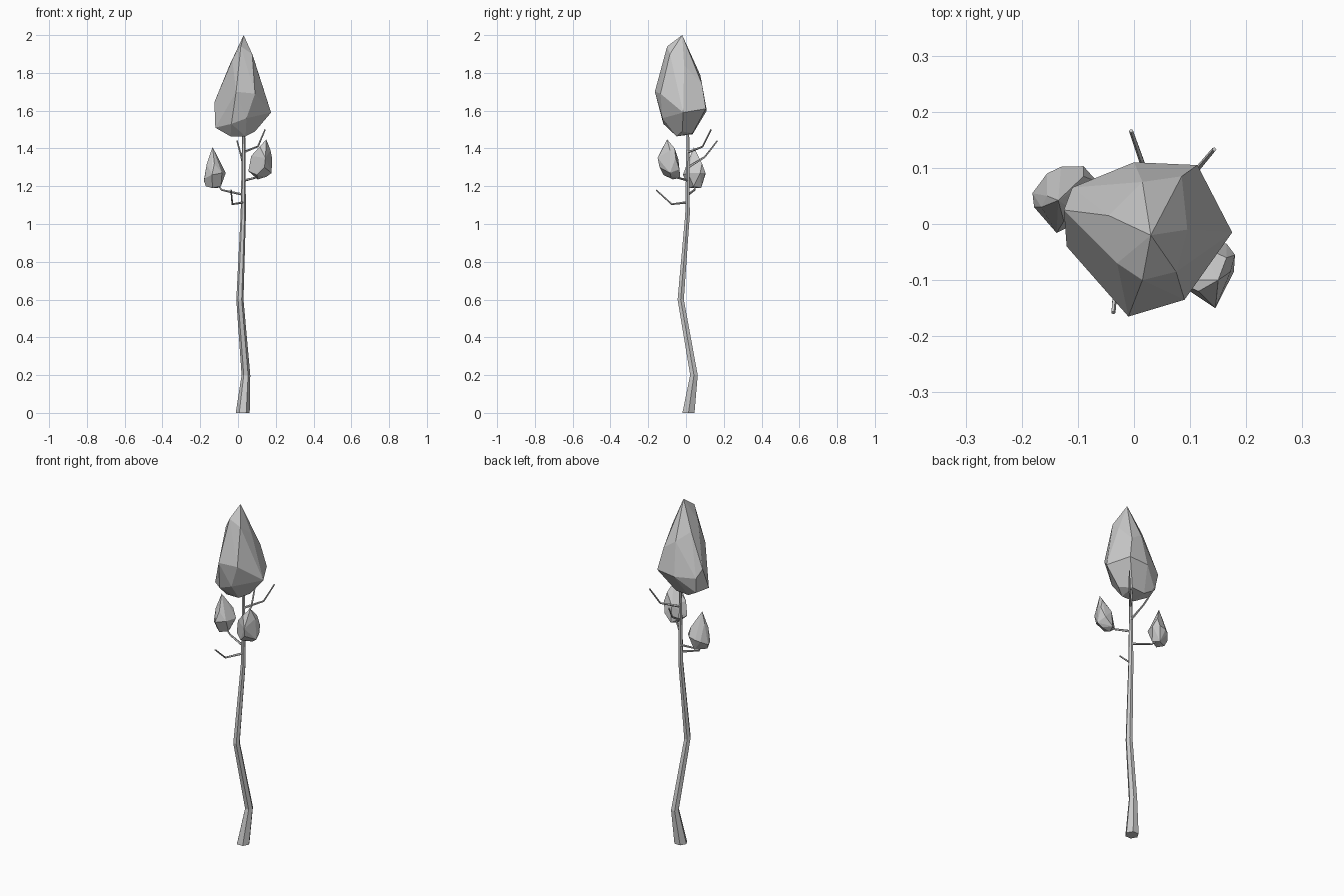
import bpy, bmesh, math
from mathutils import Vector, Matrix

cube = bpy.data.objects.get("Cube")
if cube:
    bpy.data.objects.remove(cube, do_unlink=True)

grey = bpy.data.materials.new("plain grey")
grey.use_nodes = True
grey.diffuse_color = (0.6, 0.6, 0.6, 1)
grey.node_tree.nodes["Principled BSDF"].inputs["Base Color"].default_value = (0.6, 0.6, 0.6, 1)


def finish(name, bm):
    """Turn a bmesh into a flat shaded object."""
    bmesh.ops.recalc_face_normals(bm, faces=bm.faces)
    mesh = bpy.data.meshes.new(name)
    bm.to_mesh(mesh)
    bm.free()
    mesh.materials.append(grey)
    obj = bpy.data.objects.new(name, mesh)
    bpy.context.collection.objects.link(obj)
    return obj


def faceted_bud(name, *tiers):
    """Faceted solid wrapped round tiers of corner points."""
    bm = bmesh.new()
    for tier in tiers:
        for point in tier:
            bm.verts.new(point)
    hull = bmesh.ops.convex_hull(bm, input=bm.verts)
    loose = set(hull["geom_interior"]) | set(hull["geom_unused"])
    bmesh.ops.delete(bm, geom=[v for v in loose if isinstance(v, bmesh.types.BMVert)], context="VERTS")
    bmesh.ops.dissolve_limit(bm, angle_limit=math.radians(4), verts=bm.verts, edges=bm.edges)
    return finish(name, bm)


def tube(name, path, radii, sides, level=False):
    """Tapered polygonal tube along a path; level keeps the rings horizontal."""
    bm = bmesh.new()
    path = [Vector(p) for p in path]
    rings = []
    for i, (centre, radius) in enumerate(zip(path, radii)):
        along = path[min(i + 1, len(path) - 1)] - path[max(i - 1, 0)]
        turn = Matrix() if level else along.to_track_quat("Z", "Y").to_matrix().to_4x4()
        ring = []
        for k in range(sides):
            a = math.tau * k / sides
            ring.append(bm.verts.new(centre + turn @ Vector((radius * math.cos(a), radius * math.sin(a), 0))))
        rings.append(ring)
    for low, high in zip(rings, rings[1:]):
        for k in range(sides):
            n = (k + 1) % sides
            bm.faces.new((low[k], low[n], high[n], high[k]))
    bm.faces.new(rings[0][::-1])
    bm.faces.new(rings[-1])
    return finish(name, bm)


# Bent, tapering trunk
tube("trunk",
     [(.025, .013, 0), (.042, .042, .2), (.01, -.028, .6), (.028, .008, 1.05), (.03, .01, 1.5)],
     [.037, .023, .019, .014, .008], 6, level=True)

# Thin twigs, each with one bend
twigs = {
    "front_twig": [(.03, .01, 1.115), (-.03, -.075, 1.105), (-.037, -.158, 1.18)],
    "back_twig": [(.03, .01, 1.3), (.018, .1, 1.355), (-.005, .166, 1.44)],
    "back_left_twig": [(.03, .01, 1.38), (.105, .088, 1.41), (.143, .133, 1.5)],
    "right_bud_twig": [(.03, .01, 1.155), (-.085, .045, 1.18), (-.12, .05, 1.22)],
    "left_bud_twig": [(.03, .01, 1.23), (.11, -.065, 1.25), (.13, -.08, 1.3)],
}
for name, path in twigs.items():
    tube(name, path, [.007, .005, .004], 5)

# Large crown
faceted_bud(
    "crown",
    [(.03, -.02, 2), (.015, -.1, 1.94), (.075, -.085, 1.9)],
    [(-.045, .015, 1.84), (-.03, -.07, 1.87), (.095, -.01, 1.84), (.015, .075, 1.79), (.085, .085, 1.74)],
    [(-.01, -.165, 1.7), (.09, -.135, 1.69), (.175, -.015, 1.59), (.113, .105, 1.61),
     (0, .11, 1.6), (-.11, .065, 1.6), (-.125, .025, 1.645)],
    [(-.12, -.04, 1.51), (-.035, -.12, 1.53), (.045, -.125, 1.56), (-.1, .05, 1.51), (.09, -.02, 1.49)],
    [(-.04, -.05, 1.464), (.04, -.05, 1.464), (.04, .035, 1.48), (-.04, .035, 1.475)])

# Small bud on the right
faceted_bud(
    "right_bud",
    [(-.135, .042, 1.407), (-.115, .055, 1.37), (-.155, .05, 1.35)],
    [(-.165, .03, 1.32), (-.125, .005, 1.32), (-.09, .085, 1.32)],
    [(-.065, .075, 1.27), (-.09, .103, 1.27), (-.13, .102, 1.26), (-.155, .09, 1.25),
     (-.181, .055, 1.23), (-.178, .03, 1.24), (-.138, -.016, 1.26), (-.085, .01, 1.27)],
    [(-.17, .045, 1.2), (-.135, .02, 1.19), (-.09, .04, 1.2), (-.11, .08, 1.19)])

# Small bud on the left
faceted_bud(
    "left_bud",
    [(.15, -.1, 1.448), (.172, -.085, 1.39), (.165, -.06, 1.4), (.115, -.12, 1.41)],
    [(.18, -.055, 1.35), (.145, -.15, 1.35), (.07, -.1, 1.36), (.12, -.04, 1.34)],
    [(.178, -.085, 1.27), (.14, -.14, 1.3), (.055, -.09, 1.28), (.165, -.035, 1.29), (.1, -.12, 1.26)],
    [(.105, -.07, 1.236), (.12, -.03, 1.245), (.15, -.08, 1.25)])
